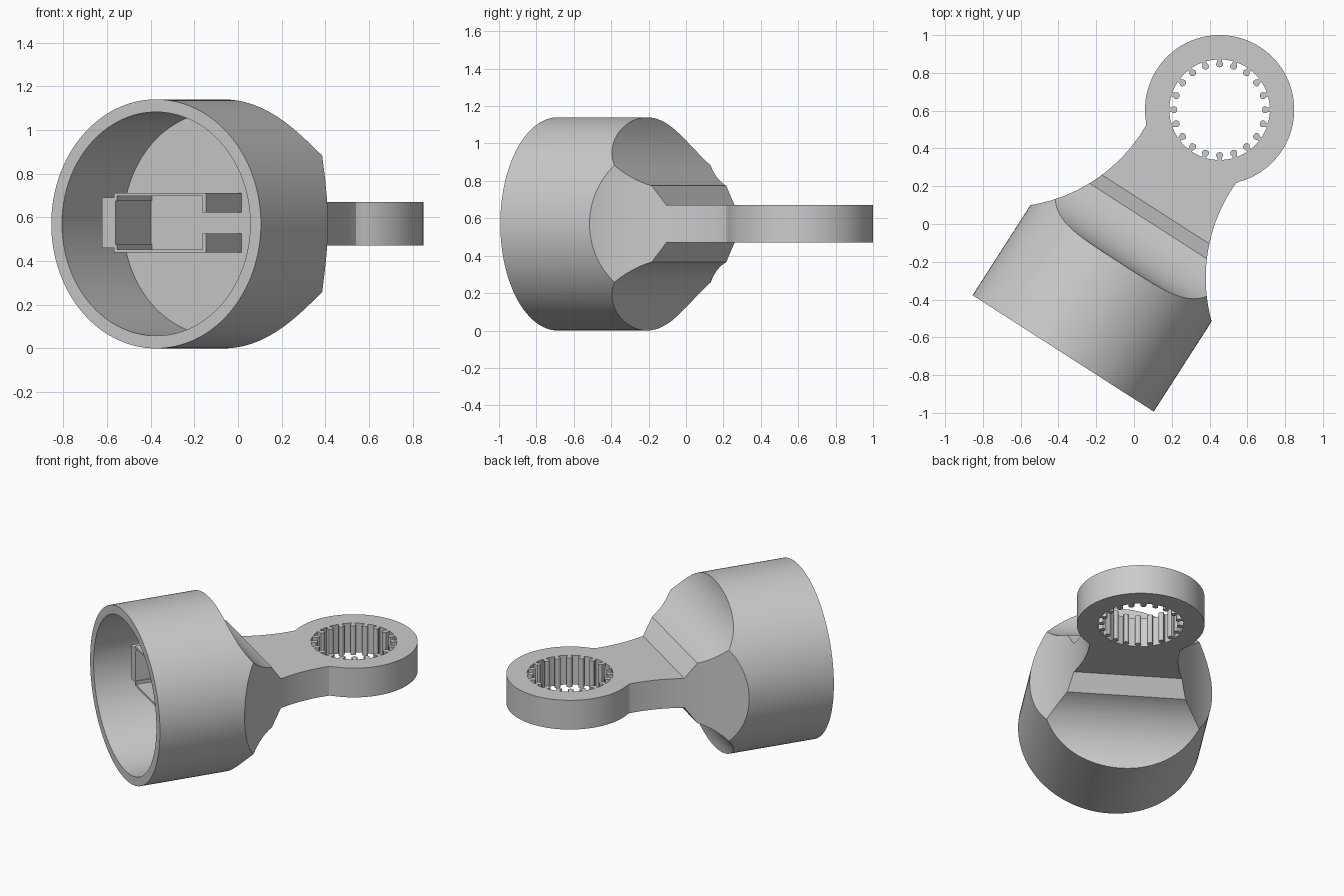
import bpy, bmesh
from math import sin, cos, pi, radians, atan2, hypot
from mathutils import Matrix, Vector

if "Cube" in bpy.data.objects:
    bpy.data.objects.remove(bpy.data.objects["Cube"])

# Local frame: u sideways, v along the socket axis, z up; then turned into place
TURN = radians(-32.7)
PLACE = Matrix.Translation((-0.375, -0.685, 0.57)) @ Matrix.Rotation(TURN, 4, 'Z')
RING_V, R_OUT = 1.533, 0.395


def finish(bm, name):
    bmesh.ops.recalc_face_normals(bm, faces=bm.faces)
    bm.transform(PLACE)
    me = bpy.data.meshes.new(name)
    bm.to_mesh(me)
    bm.free()
    ob = bpy.data.objects.new(name, me)
    bpy.context.collection.objects.link(ob)
    return ob


def prism(name, pts, half, plane='uv'):
    """Extrude a closed outline by +-half, across z ('uv') or across u ('vz')."""
    bm = bmesh.new()
    to3 = (lambda p: (p[0], p[1], -half)) if plane == 'uv' else (lambda p: (-half, p[0], p[1]))
    face = bm.faces.new([bm.verts.new(to3(p)) for p in pts])
    ext = bmesh.ops.extrude_face_region(bm, geom=[face])
    move = Vector((0, 0, 2 * half)) if plane == 'uv' else Vector((2 * half, 0, 0))
    bmesh.ops.translate(bm, vec=move, verts=[g for g in ext['geom'] if isinstance(g, bmesh.types.BMVert)])
    return finish(bm, name)


def barrel(name, r, v0, v1):
    bm = bmesh.new()
    m = Matrix.Translation((0, (v0 + v1) / 2, 0)) @ Matrix.Rotation(pi / 2, 4, 'X')
    bmesh.ops.create_cone(bm, cap_ends=True, segments=128, radius1=r, radius2=r, depth=v1 - v0, matrix=m)
    return finish(bm, name)


def box(name, u0, u1, v0, v1, z0, z1):
    bm = bmesh.new()
    m = Matrix.Translation(((u0 + u1) / 2, (v0 + v1) / 2, (z0 + z1) / 2)) @ \
        Matrix.Diagonal((u1 - u0, v1 - v0, z1 - z0, 1))
    bmesh.ops.create_cube(bm, size=1, matrix=m)
    return finish(bm, name)


def boolean(ob, other, op):
    mod = ob.modifiers.new(op, 'BOOLEAN')
    mod.operation, mod.object, mod.solver = op, other, 'EXACT'
    bpy.context.view_layer.objects.active = ob
    bpy.ops.object.modifier_apply(modifier=mod.name)
    bpy.data.objects.remove(other)


def arc(cx, cy, r, a0, a1, n):
    return [(cx + r * cos(a0 + (a1 - a0) * i / n), cy + r * sin(a0 + (a1 - a0) * i / n)) for i in range(n + 1)]


# Plan outline: socket sides, concave neck, ring end
neck_c = (1.149, 1.212)
neck_r = hypot(neck_c[0] - 0.571, neck_c[1] - 0.566)
start = atan2(0.566 - neck_c[1], 0.571 - neck_c[0]) % (2 * pi)
end = atan2(1.251 - neck_c[1], 0.283 - neck_c[0]) % (2 * pi)
right = [(0.6, -0.1), (0.6, 0.566)] + arc(*neck_c, neck_r, start, end, 28)
a = atan2(1.251 - RING_V, 0.281)
ring = arc(0, RING_V, R_OUT, a, pi - a, 90)
plan = right + ring[1:-1] + [(-u, v) for u, v in reversed(right)]

# Side outline: scooped shoulder, chamfer, flat handle
upper = [(-0.1, 0.6), (0.566, 0.6)] + arc(0.95, 0.57, 0.384, pi, pi + 1.26, 28)
upper += [(0.906, 0.10), (2.2, 0.10)]
side = upper + [(v, -z) for v, z in reversed(upper)]

# Body is the overlap of barrel, plan and side outlines
body = barrel("socket_wrench_body", 0.57, 0, 2.5)
boolean(body, prism("plan_tool", plan, 0.7), 'INTERSECT')
boolean(body, prism("side_tool", side, 0.8, 'vz'), 'INTERSECT')
boolean(body, barrel("cavity_tool", 0.512, -0.2, 0.52), 'DIFFERENCE')

# Splined hole with 20 rounded inner teeth
N, R_IN = 20, 0.266
tooth = [(R_IN, -0.011), (0.253, -0.013), (0.245, -0.018), (0.235, -0.018), (0.227, -0.011), (0.224, 0)]
tooth += [(r, -t) for r, t in reversed(tooth[:-1])]
hole = []
for k in range(N):
    ang = 2 * pi * k / N - TURN
    c, s = cos(ang), sin(ang)
    hole += [(r * c - t * s, RING_V + r * s + t * c) for r, t in tooth]
    hole += arc(0, RING_V, R_IN, ang + 0.08, ang + 2 * pi / N - 0.08, 4)
boolean(body, prism("spline_tool", hole, 0.3), 'DIFFERENCE')

bpy.ops.object.select_all(action='DESELECT')
body.select_set(True)
bpy.context.view_layer.objects.active = body
bpy.ops.object.shade_smooth_by_angle(angle=radians(25))

# Open clip housing standing on the socket floor
V0, V1, ZC = 0.22, 0.53, 0.005
box("clip_end_block", -0.435, -0.362, V0, V1, ZC - 0.115, ZC + 0.115)
for sgn, tag in ((1, "upper"), (-1, "lower")):
    zs = lambda p, q: sorted((ZC + sgn * p, ZC + sgn * q))
    box("clip_wall_" + tag, -0.37, 0.13, V0, V1, *zs(0.122, 0.136))
    box("clip_corner_" + tag, -0.37, -0.355, V0, V1, *zs(0.10, 0.125))
    box("clip_post_" + tag, 0.11, 0.13, V0, V1, *zs(0.048, 0.125))
